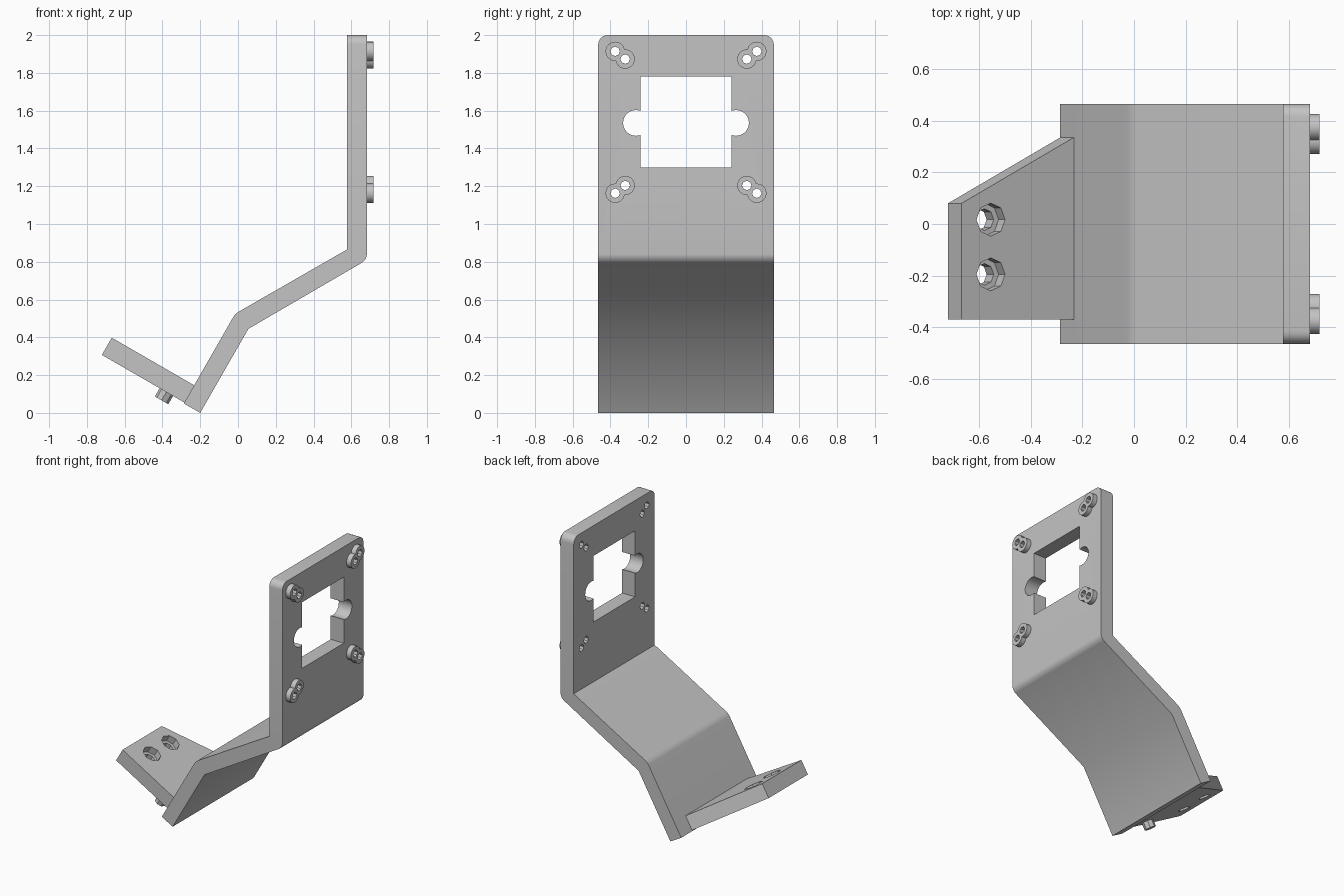
import bpy, bmesh
from math import radians
from mathutils import Matrix, Vector

cube = bpy.data.objects.get("Cube")
if cube:
    bpy.data.objects.remove(cube, do_unlink=True)

grey = bpy.data.materials.new("light_grey")
grey.use_nodes = True
grey.diffuse_color = (0.55, 0.55, 0.55, 1)
grey.node_tree.nodes["Principled BSDF"].inputs["Base Color"].default_value = grey.diffuse_color

ALONG_X = Matrix.Rotation(radians(90), 4, "Y")
# Foot frame: tilted, origin on the upper edge where it meets the bracket
FOOT = Matrix.Translation((-0.23, 0, 0.145)) @ Matrix.Rotation(radians(30), 4, "Y")


def finish(bm, name, matrix=Matrix()):
    bm.transform(matrix)
    bmesh.ops.recalc_face_normals(bm, faces=bm.faces)
    mesh = bpy.data.meshes.new(name)
    bm.to_mesh(mesh)
    bm.free()
    mesh.materials.append(grey)
    obj = bpy.data.objects.new(name, mesh)
    bpy.context.collection.objects.link(obj)
    return obj


def prism(name, points, offset, matrix=Matrix()):
    bm = bmesh.new()
    face = bm.faces.new([bm.verts.new(p) for p in points])
    new = bmesh.ops.extrude_face_region(bm, geom=[face])["geom"]
    bmesh.ops.translate(bm, vec=offset,
                        verts=[v for v in new if isinstance(v, bmesh.types.BMVert)])
    return finish(bm, name, matrix)


def cylinder(name, centre, radius, depth, sides, matrix=Matrix(), turn=Matrix()):
    bm = bmesh.new()
    bmesh.ops.create_cone(bm, cap_ends=True, segments=sides, radius1=radius,
                          radius2=radius, depth=depth)
    return finish(bm, name, matrix @ Matrix.Translation(centre) @ turn)


def box(name, centre, size):
    bm = bmesh.new()
    bmesh.ops.create_cube(bm, size=1)
    return finish(bm, name, Matrix.Translation(centre) @ Matrix.Diagonal((*size, 1)))


def combine(target, tool, operation="DIFFERENCE"):
    mod = target.modifiers.new("combine", "BOOLEAN")
    mod.operation = operation
    mod.solver = "EXACT"
    mod.object = tool
    bpy.context.view_layer.objects.active = target
    bpy.ops.object.modifier_apply(modifier=mod.name)
    bpy.data.objects.remove(tool, do_unlink=True)


# Bent bracket: side profile swept across the width
HALF = 0.465
profile = [(0.577, 2), (0.682, 2), (0.682, 0.81), (0.055, 0.445), (-0.2, 0),
           (-0.287, 0.05), (-0.015, 0.525), (0.577, 0.865)]
bracket = prism("bent_bracket", [(x, -HALF, z) for x, z in profile], (0, 2 * HALF, 0))

# Round the top corners and the outsides of the bends
bm = bmesh.new()
bm.from_mesh(bracket.data)


def round_edges(test, radius):
    edges = [e for e in bm.edges if test(*[v.co for v in e.verts])]
    bmesh.ops.bevel(bm, geom=edges, offset=radius, segments=6, profile=0.5, affect="EDGES")


round_edges(lambda a, b: abs(a.y - b.y) < 0.01 and min(a.z, b.z) > 1.99, 0.05)
round_edges(lambda a, b: abs(a.y - b.y) > 0.5 and a.x > 0.68 and a.z < 1, 0.03)
round_edges(lambda a, b: abs(a.y - b.y) > 0.5 and abs(a.x + 0.015) < 0.01, 0.02)
bm.to_mesh(bracket.data)
bm.free()

# Window with a round notch on each side
combine(bracket, box("window_cutter", (0.63, 0, 1.54), (0.4, 0.48, 0.48)))
for side in (-1, 1):
    combine(bracket, cylinder("notch_cutter", (0.63, side * 0.265, 1.535), 0.068,
                              0.4, 32, turn=ALONG_X))

# Twin screw bosses in the four corners, drilled through the plate
for side, side_name in ((-1, "right"), (1, "left")):
    for level, inner_z, outer_z in (("upper", 1.873, 1.914), ("lower", 1.204, 1.163)):
        spots = [(side * 0.322, inner_z), (side * 0.375, outer_z)]
        boss, other = [cylinder(f"{level}_{side_name}_boss", (0.698, y, z), 0.051,
                                0.04, 24, turn=ALONG_X) for y, z in spots]
        combine(boss, other, "UNION")
        for part in (boss, bracket):
            for y, z in spots:
                combine(part, cylinder("screw_cutter", (0.65, y, z), 0.025, 0.4, 8,
                                       turn=ALONG_X))

# Tilted foot with one slanted side
outline = [(0, -0.37), (-0.506, -0.37), (-0.506, 0.08), (0, 0.337)]
foot = prism("tilted_foot", [(x, y, 0) for x, y in outline], (0, 0, -0.105), FOOT)

# Countersunk bolt holes in the foot
for y in (0.017, -0.195):
    combine(foot, cylinder("nut_cutter", (-0.375, y, 0), 0.064, 0.1, 8, FOOT))
    combine(foot, cylinder("bolt_cutter", (-0.375, y, -0.05), 0.042, 0.4, 8, FOOT))

# Small peg under the foot
cylinder("foot_peg", (-0.112, -0.31, -0.128), 0.041, 0.055, 8, FOOT)

# Smooth the rounded surfaces, keep the edges sharp
bpy.ops.object.select_all(action="DESELECT")
for obj in bpy.context.collection.objects:
    if obj.type == "MESH" and grey.name in obj.data.materials:
        obj.select_set(True)
        bpy.context.view_layer.objects.active = obj
bpy.ops.object.shade_smooth_by_angle(angle=radians(30))
